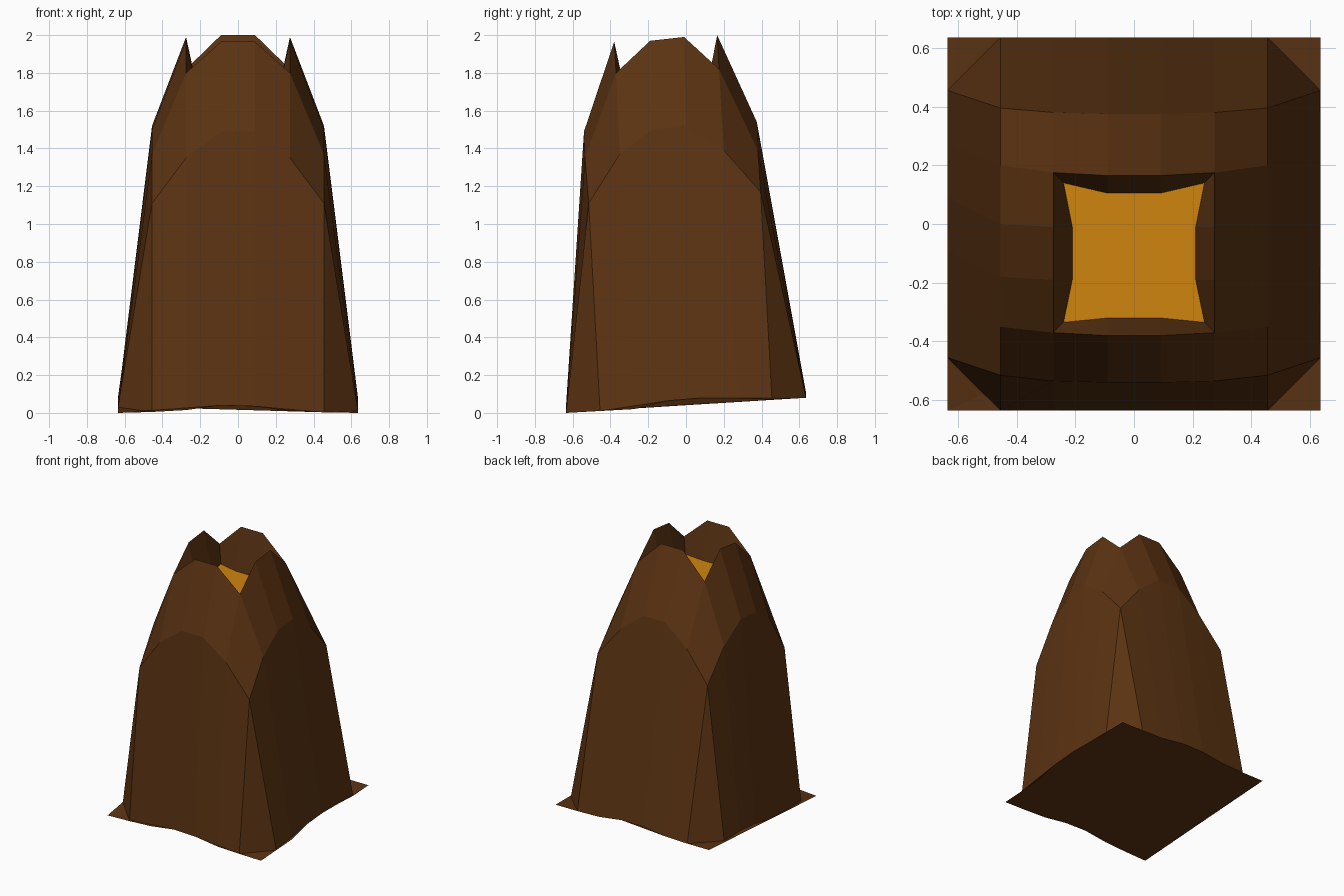
import bpy
import bmesh

cube = bpy.data.objects.get("Cube")
if cube:
    bpy.data.objects.remove(cube, do_unlink=True)


def make_material(name, rgb):
    mat = bpy.data.materials.new(name)
    mat.use_nodes = True
    mat.diffuse_color = (*rgb, 1)
    mat.node_tree.nodes["Principled BSDF"].inputs["Base Color"].default_value = (*rgb, 1)
    return mat


def make_object(name, bm, mat):
    mesh = bpy.data.meshes.new(name)
    bm.to_mesh(mesh)
    bm.free()
    mesh.materials.append(mat)
    obj = bpy.data.objects.new(name, mesh)
    bpy.context.collection.objects.link(obj)


rock = make_material("brown rock", (0.105, 0.033, 0.006))
lava = make_material("orange lava", (0.62, 0.235, 0.005))

N = 7  # cells per side of the square grid draped over the mountain
COLS = [-0.635, -0.455, -0.275, -0.09, 0.09, 0.275, 0.455, 0.635]

# Each ring of the grid: (y, z) down the sides, then the front and back middles
FOOT_FRONT = [0, 0.005, 0.015, 0.04, 0.035, 0.01, 0.003, 0]
FOOT_BACK = [0.08, 0.08, 0.085, 0.11, 0.11, 0.085, 0.08, 0.08]
FOOT_LEFT = [0, 0.01, 0.02, 0.065, 0.08, 0.078, 0.07, 0.08]
FOOT_RIGHT = [0, 0.03, 0.03, 0.035, 0.07, 0.085, 0.08, 0.08]
SIDES = {
    1: [(-0.515, 1.11), (-0.35, 1.37), (-0.18, 1.5), (0, 1.52), (0.2, 1.39), (0.395, 1.17)],
    2: [(-0.37, 1.8), (-0.19, 1.97), (-0.01, 1.99), (0.175, 1.82)],
}
FRONT = {1: [(-0.535, 1.35), (-0.54, 1.49)], 2: [(-0.38, 1.965)]}
BACK = {1: [(0.38, 1.39), (0.375, 1.54)], 2: [(0.165, 2.0)]}


def grid_point(i, j):
    ring = min(i, j, N - i, N - j)
    if ring == 0:
        if j in (0, N):
            z = (FOOT_BACK if j else FOOT_FRONT)[i]
        else:
            z = (FOOT_LEFT if i else FOOT_RIGHT)[j]
        return COLS[i], COLS[j], z
    if i in (ring, N - ring):
        y, z = SIDES[ring][j - ring]
    else:
        middles = FRONT if j == ring else BACK
        y, z = middles[ring][min(i, N - i) - ring - 1]
    return COLS[i], y, z


def ring_path(r):
    """Grid indices around one ring, counter-clockwise from above."""
    a, b = r, N - r
    return ([(k, a) for k in range(a, b)] + [(b, k) for k in range(a, b)]
            + [(k, b) for k in range(b, a, -1)] + [(a, k) for k in range(b, a, -1)])


# Mountain shell
bm = bmesh.new()
grid = {(i, j): bm.verts.new(grid_point(i, j))
        for i in range(N + 1) for j in range(N + 1)
        if min(i, j, N - i, N - j) <= 2}

for i in range(N):
    for j in range(N):
        if 2 <= i <= 4 and 2 <= j <= 4:
            continue  # crater mouth
        loop = [grid[i, j], grid[i + 1, j], grid[i + 1, j + 1], grid[i, j + 1]]
        if i in (0, N - 1) and j in (0, N - 1):
            # corner cells fold into a steep face and a flat toe
            toe = [0, 1, 2, 3][(0 if j == 0 else 3) if i == 0 else (1 if j == 0 else 2)]
            turn = loop[toe:] + loop[:toe]
            bm.faces.new(turn[1:])
            bm.faces.new([turn[0], turn[1], turn[3]])
        else:
            bm.faces.new(loop)

# Underside
bm.faces.new([grid[key] for key in reversed(ring_path(0))])

# Crater walls, leaning in to a level floor
FLOOR_Z = 1.69
rim = ring_path(2)
floor_points = []
for i, j in rim:
    x, y, z = grid[i, j].co
    corner = i in (2, 5) and j in (2, 5)
    step_x = 0.035 if corner else 0.065
    step_y = 0.035 if corner else 0.06
    if corner or i in (2, 5):
        x += step_x if i == 2 else -step_x
    if corner or j in (2, 5):
        y += step_y if j == 2 else -step_y
    floor_points.append((x, y, FLOOR_Z))
floor_verts = [bm.verts.new(p) for p in floor_points]
for k in range(len(rim)):
    m = (k + 1) % len(rim)
    bm.faces.new([grid[rim[k]], grid[rim[m]], floor_verts[m], floor_verts[k]])
make_object("mountain", bm, rock)

# Lava pool closing the crater
bm = bmesh.new()
bm.faces.new([bm.verts.new(p) for p in floor_points])
make_object("lava_pool", bm, lava)
